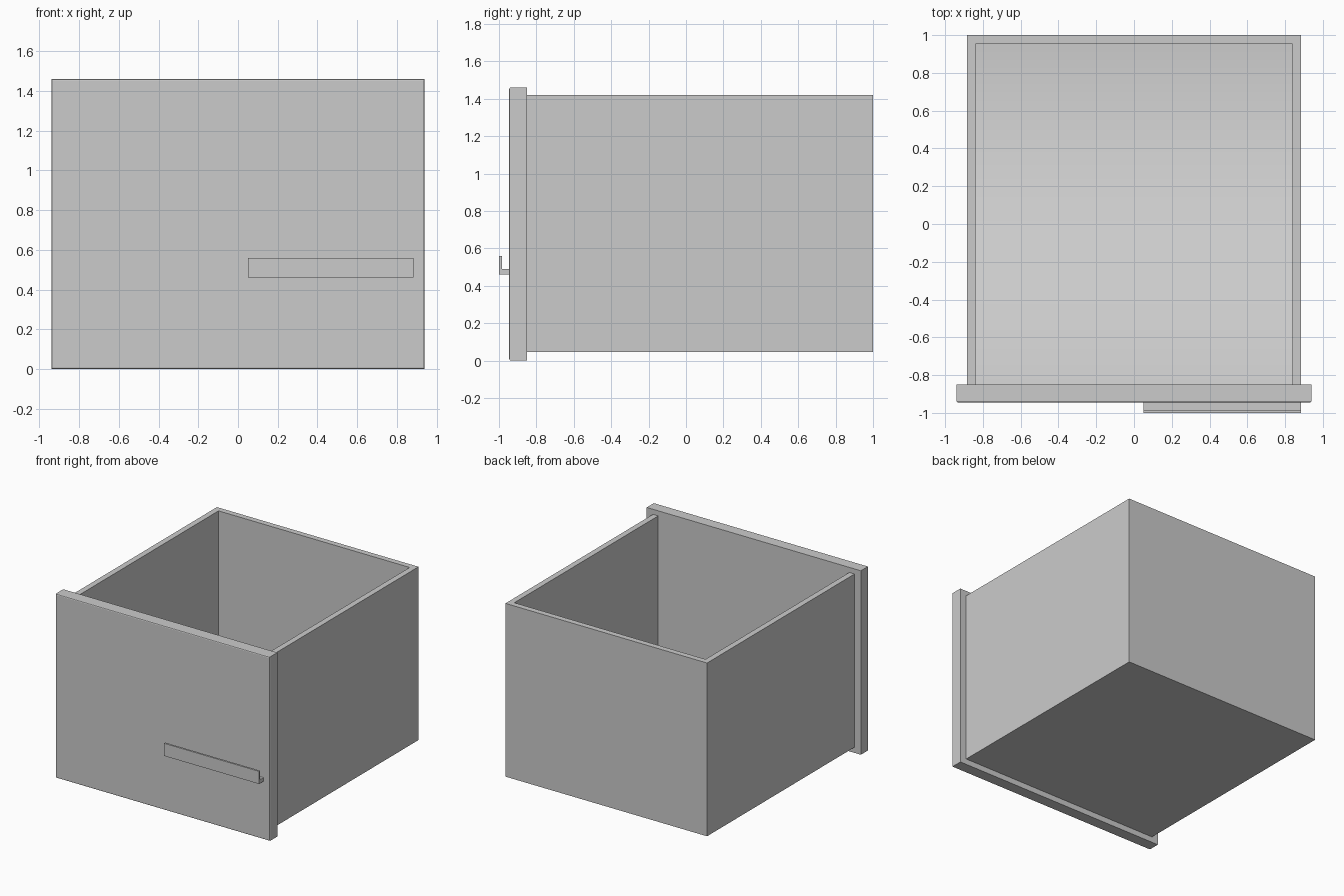
import bpy, bmesh
from mathutils import Vector

cube = bpy.data.objects.get("Cube")
if cube:
    bpy.data.objects.remove(cube, do_unlink=True)

# Single grey finish
GREY = (0.6, 0.6, 0.6, 1.0)
grey = bpy.data.materials.new("grey")
grey.use_nodes = True
grey.diffuse_color = GREY
grey.node_tree.nodes["Principled BSDF"].inputs["Base Color"].default_value = GREY


def new_box(lo, hi):
    """bmesh box between two corners"""
    bm = bmesh.new()
    bmesh.ops.create_cube(bm, size=1)
    lo, hi = Vector(lo), Vector(hi)
    for v in bm.verts:
        v.co = (lo + hi) / 2 + v.co * (hi - lo)
    bm.normal_update()
    return bm


def finish(bm, name):
    bmesh.ops.recalc_face_normals(bm, faces=bm.faces)
    mesh = bpy.data.meshes.new(name)
    bm.to_mesh(mesh)
    bm.free()
    mesh.materials.append(grey)
    obj = bpy.data.objects.new(name, mesh)
    bpy.context.collection.objects.link(obj)
    return obj


# Open box: inset the top, then push the opening down to the floor
WALL, FLOOR = 0.065, 0.11
bm = new_box((-0.885, -0.9, 0.045), (0.885, 1, 1.42))
top = max(bm.faces, key=lambda f: f.calc_center_median().z)
bmesh.ops.inset_region(bm, faces=[top], thickness=WALL)
cavity = bmesh.ops.extrude_discrete_faces(bm, faces=[top])["faces"][0]
for v in cavity.verts:
    v.co.z = FLOOR
# Hard edges everywhere except where the floor rolls into the inner front
for f in bm.faces:
    f.smooth = True
front_seam = min(cavity.edges, key=lambda e: (e.verts[0].co + e.verts[1].co).y)
for e in bm.edges:
    e.smooth = e is front_seam or e == front_seam
finish(bm, "drawer_box")

# Front panel with softened front edges
bm = new_box((-0.94, -0.945, 0), (0.94, -0.85, 1.46))
front = min(bm.faces, key=lambda f: f.calc_center_median().y)
bmesh.ops.bevel(bm, geom=list(front.edges), offset=0.008, segments=2,
                profile=0.5, affect='EDGES')
finish(bm, "front_panel")

# Handle: L-shaped profile swept sideways
profile = [(-0.94, 0.46), (-1, 0.46), (-1, 0.56), (-0.985, 0.56),
           (-0.985, 0.49), (-0.94, 0.49)]
bm = bmesh.new()
end = bm.faces.new([bm.verts.new((0.05, y, z)) for y, z in profile])
swept = bmesh.ops.extrude_face_region(bm, geom=[end], use_keep_orig=True)["geom"]
for v in swept:
    if isinstance(v, bmesh.types.BMVert):
        v.co.x = 0.885
finish(bm, "handle")
